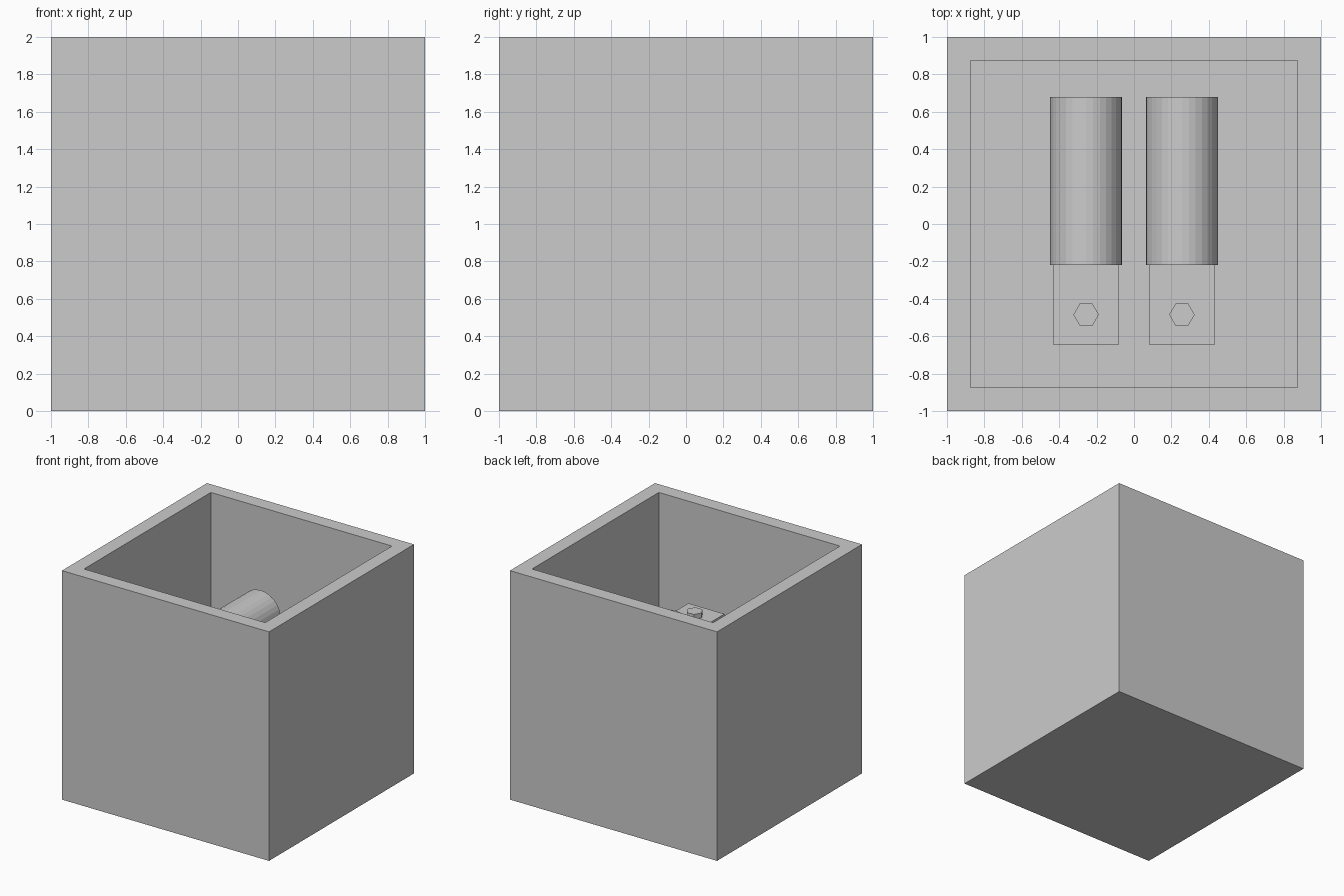
import bpy, bmesh
from math import pi

if "Cube" in bpy.data.objects:
    bpy.data.objects.remove(bpy.data.objects["Cube"])

FLOOR = 1.0        # inner floor of the box
R = 0.1925         # barrel radius
AXIS = FLOOR + R   # barrel axis height


def place(obj, name, scale=None):
    obj.name = name
    if scale:
        obj.scale = scale
    return obj


def block(name, x, y, z):
    """Box from (min, max) ranges."""
    bpy.ops.mesh.primitive_cube_add(size=1, location=[sum(r) / 2 for r in (x, y, z)])
    return place(bpy.context.object, name, [r[1] - r[0] for r in (x, y, z)])


# Open box: inset the top face and push it down to the inner floor
bm = bmesh.new()
bmesh.ops.create_cube(bm, size=2)
bmesh.ops.translate(bm, verts=bm.verts, vec=(0, 0, 1))
bm.faces.ensure_lookup_table()
top = max(bm.faces, key=lambda f: f.calc_center_median().z)
bmesh.ops.inset_region(bm, faces=[top], thickness=0.125, use_even_offset=True)
inner = bmesh.ops.extrude_face_region(bm, geom=[top])
bmesh.ops.delete(bm, geom=[top], context='FACES')
moved = [v for v in inner['geom'] if isinstance(v, bmesh.types.BMVert)]
bmesh.ops.translate(bm, verts=moved, vec=(0, 0, FLOOR - 2))
bmesh.ops.recalc_face_normals(bm, faces=bm.faces)
mesh = bpy.data.meshes.new("open_box")
bm.to_mesh(mesh)
bm.free()
bpy.context.collection.objects.link(bpy.data.objects.new("open_box", mesh))

# Two terminals: round barrel, flat tongue and hexagonal bolt
for side, x in (("left", -0.256), ("right", 0.256)):
    bpy.ops.mesh.primitive_cylinder_add(vertices=32, radius=R, depth=0.9,
                                        location=(x, 0.23, AXIS), rotation=(pi / 2, 0, 0))
    place(bpy.context.object, side + "_barrel")

    block(side + "_tongue", (x - 0.174, x + 0.174), (-0.648, -0.2),
          (AXIS - 0.045, AXIS + 0.045))

    bpy.ops.mesh.primitive_cylinder_add(vertices=6, radius=0.068, depth=0.28,
                                        location=(x, -0.485, FLOOR + 0.14),
                                        rotation=(0, 0, pi / 6))
    place(bpy.context.object, side + "_hex_bolt")
